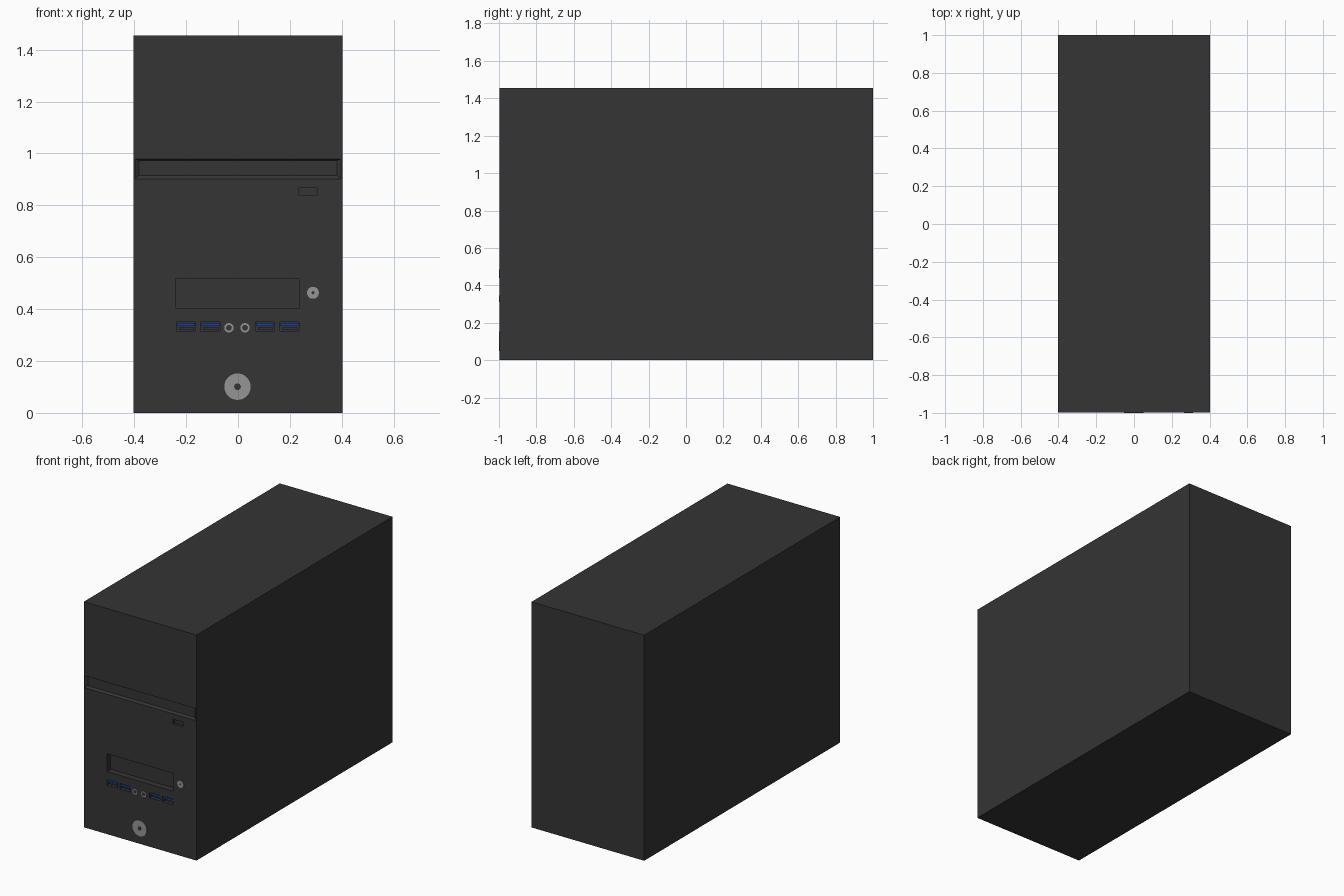
import bpy, bmesh, math
from mathutils import Matrix

if "Cube" in bpy.data.objects:
    bpy.data.objects.remove(bpy.data.objects["Cube"])

HW, HEIGHT, FRONT = 0.402, 1.455, -0.997


def material(name, rgb):
    m = bpy.data.materials.new(name)
    m.diffuse_color = (*rgb, 1)
    m.use_nodes = True
    m.node_tree.nodes["Principled BSDF"].inputs["Base Color"].default_value = m.diffuse_color
    return m


CASE = material("case_black", (0.035, 0.035, 0.035))
METAL = material("metal_grey", (0.3, 0.3, 0.3))
BLUE = material("port_blue", (0.01, 0.05, 0.35))


def make(name, bm, mat):
    bmesh.ops.recalc_face_normals(bm, faces=bm.faces)
    me = bpy.data.meshes.new(name)
    bm.to_mesh(me)
    bm.free()
    ob = bpy.data.objects.new(name, me)
    bpy.context.collection.objects.link(ob)
    me.materials.append(mat)
    return ob


def add_box(bm, x0, x1, y0, y1, z0, z1):
    m = Matrix.Translation(((x0 + x1) / 2, (y0 + y1) / 2, (z0 + z1) / 2))
    m = m @ Matrix.Diagonal((x1 - x0, y1 - y0, z1 - z0, 1))
    return bmesh.ops.create_cube(bm, size=1, matrix=m)["verts"]


def box(name, mat, *dims):
    bm = bmesh.new()
    add_box(bm, *dims)
    return make(name, bm, mat)


def lathe(name, x, z, profile, mat, steps=32):
    """Spin (radius, y) points around an axis running along y."""
    bm = bmesh.new()
    vs = [bm.verts.new((x + r, y, z)) for r, y in profile]
    edges = [bm.edges.new(p) for p in zip(vs, vs[1:])]
    bmesh.ops.spin(bm, geom=vs + edges, cent=(x, 0, z), axis=(0, 1, 0),
                   angle=math.tau, steps=steps, use_merge=True)
    bmesh.ops.remove_doubles(bm, verts=bm.verts, dist=1e-5)
    ob = make(name, bm, mat)
    bpy.context.view_layer.objects.active = ob
    ob.select_set(True)
    bpy.ops.object.shade_smooth_by_angle()
    ob.select_set(False)
    return ob


# Case body
case = box("case", CASE, -HW, HW, FRONT, 1, 0, HEIGHT)

# Recesses cut into the front panel
USB_X = (-0.200, -0.107, 0.104, 0.198)
cut = bmesh.new()
out = FRONT - 0.002
groove = add_box(cut, -0.4, 0.4, out, FRONT + 0.012, 0.90, 0.98)
for v in groove:
    if v.co.y > FRONT:
        v.co.x *= 0.955
        v.co.z = 0.973 if v.co.z > 0.94 else 0.914
add_box(cut, -0.238, 0.235, out, FRONT + 0.04, 0.403, 0.518)
add_box(cut, 0.235, 0.304, out, FRONT + 0.015, 0.838, 0.866)
for x in USB_X:
    add_box(cut, x - 0.037, x + 0.037, out, FRONT + 0.04, 0.316, 0.351)
cutter = make("recess_cutter", cut, CASE)
cutter.hide_render = True
mod = case.modifiers.new("recesses", "BOOLEAN")
mod.object, mod.solver = cutter, "EXACT"
bpy.context.view_layer.objects.active = case
bpy.ops.object.modifier_apply(modifier=mod.name)
bpy.data.objects.remove(cutter)

# USB ports: blue tongue above a dark lower plate
for i, x in enumerate(USB_X):
    box(f"usb_tongue_{i}", BLUE, x - 0.035, x + 0.035, FRONT + 0.002, FRONT + 0.04, 0.335, 0.347)
    box(f"usb_plate_{i}", CASE, x - 0.027, x + 0.031, FRONT + 0.015, FRONT + 0.04, 0.320, 0.329)

# Audio jack rings
for i, x in enumerate((-0.035, 0.027)):
    lathe(f"audio_jack_{i}", x, 0.328,
          [(0.018, FRONT), (0.018, -1), (0.011, -1), (0.011, FRONT)], METAL)

# Round buttons with a dark centre
for name, x, z, r, c in (("power_button", -0.002, 0.101, 0.051, 0.013),
                         ("reset_button", 0.289, 0.463, 0.023, 0.006)):
    lathe(name, x, z, [(r, FRONT), (r, -1), (c, -1), (c, FRONT)], METAL)
    lathe(name + "_centre", x, z, [(c, FRONT), (c, FRONT - 0.001), (0, FRONT - 0.001)], CASE)
